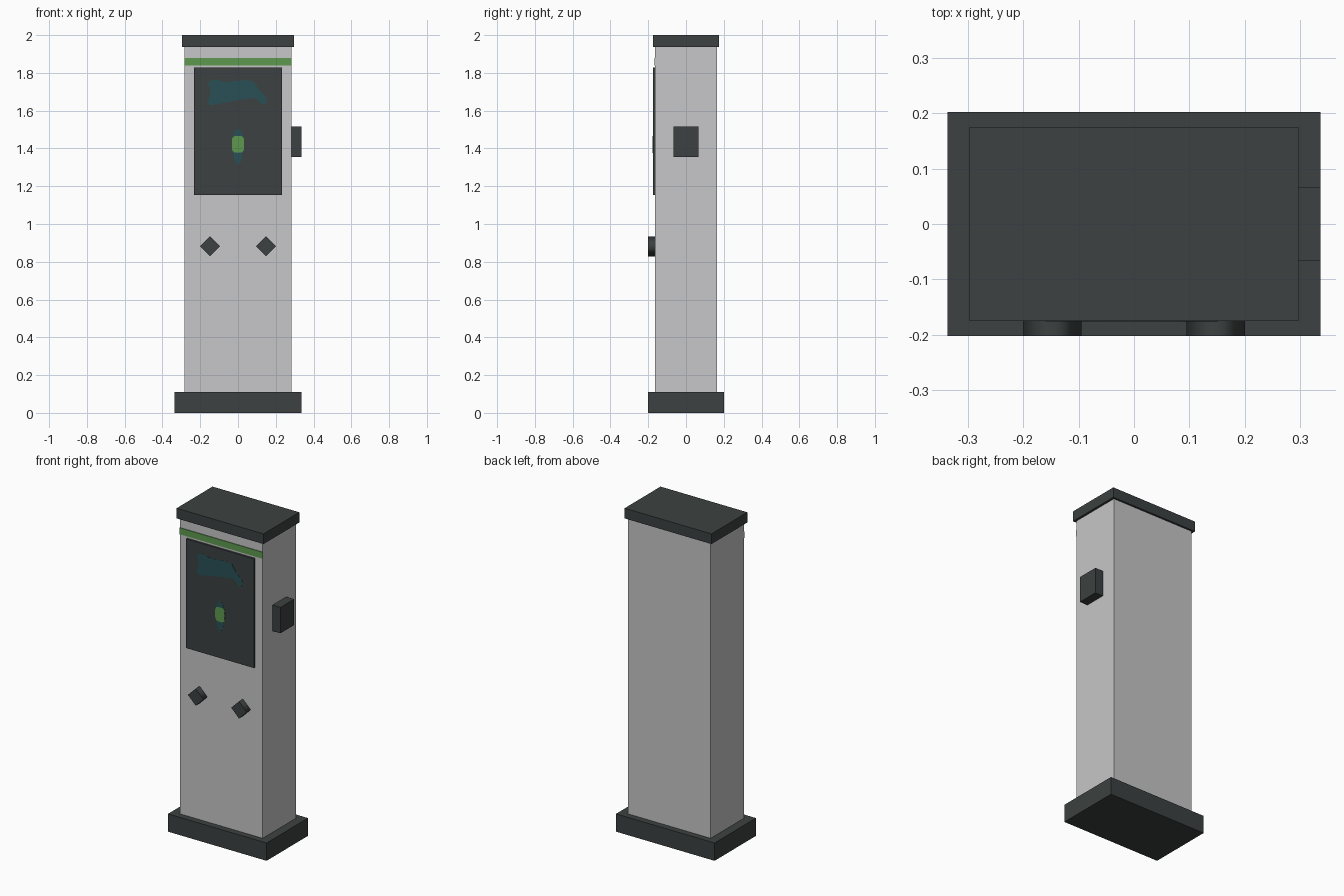
import bpy, bmesh, math

if "Cube" in bpy.data.objects:
    bpy.data.objects.remove(bpy.data.objects["Cube"])


def material(name, rgb):
    m = bpy.data.materials.new(name)
    m.diffuse_color = (*rgb, 1)
    m.use_nodes = True
    m.node_tree.nodes["Principled BSDF"].inputs["Base Color"].default_value = m.diffuse_color
    return m


LIGHT = material("light_grey", (0.57, 0.565, 0.58))
DARK = material("charcoal", (0.045, 0.053, 0.052))
GREEN = material("green", (0.112, 0.315, 0.077))
TEAL = material("dark_teal", (0.021, 0.079, 0.094))


def finish(name, bm, mat):
    bmesh.ops.recalc_face_normals(bm, faces=bm.faces)
    mesh = bpy.data.meshes.new(name)
    bm.to_mesh(mesh)
    bm.free()
    mesh.materials.append(mat)
    ob = bpy.data.objects.new(name, mesh)
    bpy.context.collection.objects.link(ob)
    return ob


def box(name, x, y, z, mat):
    """Box from (min, max) ranges on each axis."""
    bm = bmesh.new()
    bmesh.ops.create_cube(bm, size=1)
    for v in bm.verts:
        for i, (lo, hi) in enumerate((x, y, z)):
            v.co[i] = hi if v.co[i] > 0 else lo
    return finish(name, bm, mat)


def plate(name, outline, back, front, mat):
    """Extrude an x/z outline forwards from back to front."""
    bm = bmesh.new()
    face = bm.faces.new([bm.verts.new((x, back, z)) for x, z in outline])
    ext = bmesh.ops.extrude_face_region(bm, geom=[face])["geom"]
    for v in ext:
        if isinstance(v, bmesh.types.BMVert):
            v.co.y = front
    return finish(name, bm, mat)


# Main housing
box("base", (-0.337, 0.337), (-0.202, 0.202), (0, 0.11), DARK)
box("column", (-0.283, 0.283), (-0.163, 0.163), (0.11, 1.937), LIGHT)
box("cap", (-0.297, 0.297), (-0.175, 0.175), (1.937, 2.0), DARK)

# Front panel, accent stripe and side reader
box("front_panel", (-0.232, 0.232), (-0.175, -0.163), (1.153, 1.828), DARK)
box("accent_stripe", (-0.283, 0.283), (-0.167, -0.163), (1.84, 1.88), GREEN)
box("side_reader", (0.283, 0.337), (-0.067, 0.067), (1.355, 1.515), DARK)

# Four-sided sockets
for side, x in (("left", -0.148), ("right", 0.148)):
    r = 0.053
    socket = plate(side + "_socket",
                   [(x - r, 0.882), (x, 0.882 - r), (x + r, 0.882), (x, 0.882 + r)],
                   -0.163, -0.202, DARK)
    for p in socket.data.polygons:
        p.use_smooth = abs(p.normal.y) < 0.5

# Irregular painted display patch
patch = [(-0.158, 1.752), (-0.125, 1.766), (-0.06, 1.752), (0.04, 1.762),
         (0.082, 1.755), (0.108, 1.715), (0.152, 1.67), (0.148, 1.637),
         (0.128, 1.634), (0.09, 1.668), (0.01, 1.657), (-0.08, 1.64),
         (-0.145, 1.627), (-0.16, 1.645), (-0.145, 1.69)]
plate("display_patch", patch, -0.175, -0.1758, TEAL)


# Painted emblem: tapered oval with a rounded green centre
def oval(cz, rx, rz, power, n=20):
    pts = []
    for i in range(n):
        a = 2 * math.pi * i / n
        c, s = math.cos(a), math.sin(a)
        pts.append((rx * math.copysign(abs(c) ** power, c),
                    cz + rz * math.copysign(abs(s) ** power, s)))
    return pts


emblem = [(x * (1 if z > 1.4 else 0.8), z) for x, z in oval(1.41, 0.033, 0.093, 0.9)]
plate("emblem_back", emblem, -0.175, -0.1758, TEAL)
plate("emblem_centre", oval(1.422, 0.033, 0.045, 0.55), -0.175, -0.1764, GREEN)
